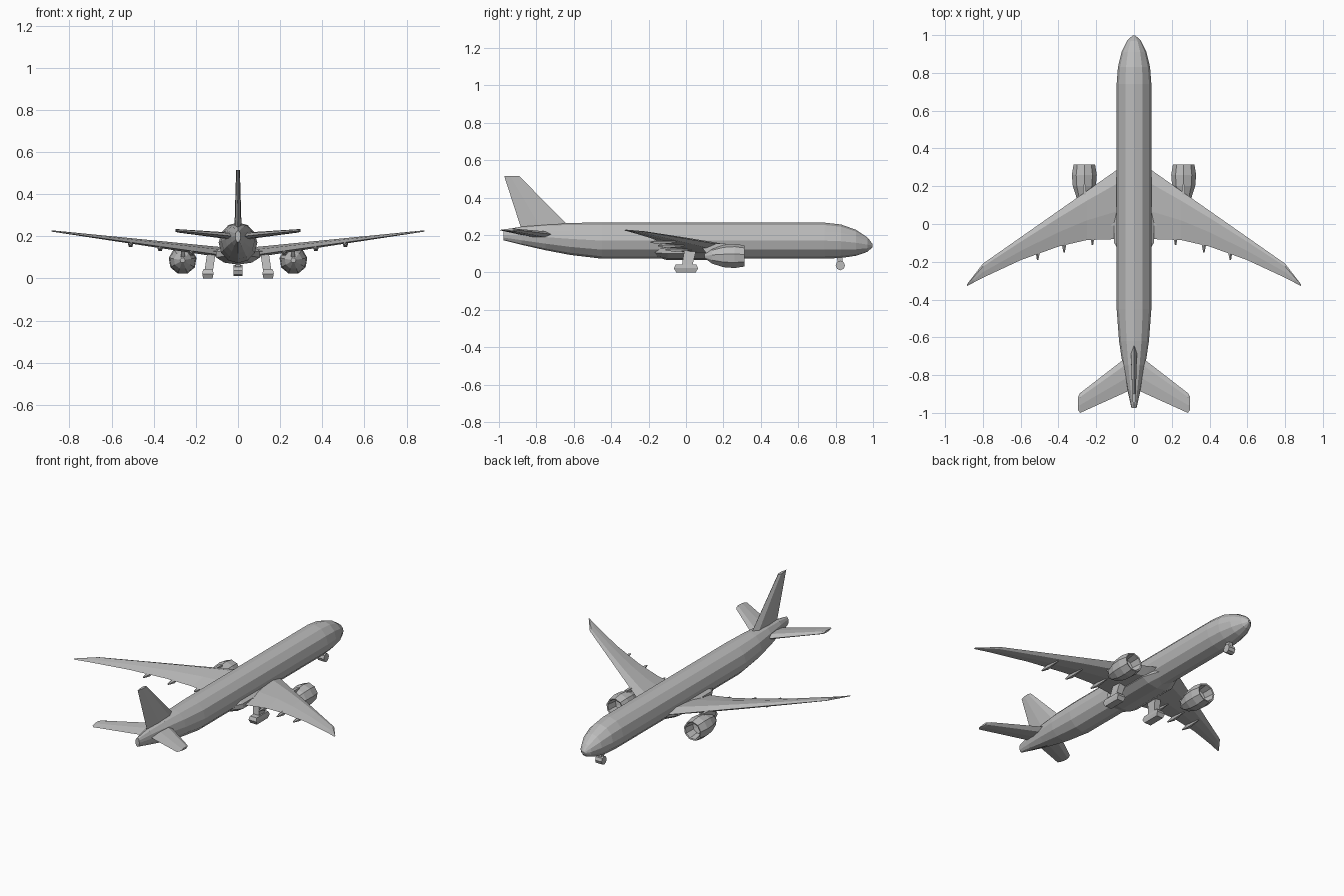
import bpy, bmesh, math

cube = bpy.data.objects.get("Cube")
if cube:
    bpy.data.objects.remove(cube)

GREY = (0.5, 0.5, 0.5, 1)
mat = bpy.data.materials.new("plain grey")
mat.use_nodes = True
mat.diffuse_color = GREY
mat.node_tree.nodes["Principled BSDF"].inputs["Base Color"].default_value = GREY


def loft(name, rings):
    """Skin a list of equal-length point rings and cap both ends."""
    bm = bmesh.new()
    loops = [[bm.verts.new(point) for point in ring] for ring in rings]
    count = len(loops[0])
    for near, far in zip(loops, loops[1:]):
        for i in range(count):
            j = (i + 1) % count
            bm.faces.new((near[i], near[j], far[j], far[i]))
    bm.faces.new(loops[0])
    bm.faces.new(loops[-1])
    bmesh.ops.recalc_face_normals(bm, faces=bm.faces)
    mesh = bpy.data.meshes.new(name)
    bm.to_mesh(mesh)
    bm.free()
    mesh.materials.append(mat)
    obj = bpy.data.objects.new(name, mesh)
    bpy.context.collection.objects.link(obj)


def pair(name, rings):
    """Make the left part and its mirror image on the right."""
    loft("left_" + name, rings)
    loft("right_" + name, [[(-x, y, z) for x, y, z in ring] for ring in rings])


def oval(y, centre_x, centre_z, radius_x, radius_z, sides):
    """Upright elliptical ring at one station along the aircraft."""
    angles = [math.tau * i / sides for i in range(sides)]
    return [(centre_x + radius_x * math.sin(a), y,
             centre_z + radius_z * math.cos(a)) for a in angles]


def foil(span, lead, trail, mid, thick, tilt=0):
    """Six-sided aerofoil section, leading edge first."""
    shape = ((0, 0), (0.2, 0.5), (0.6, 0.4), (1, 0), (0.6, -0.4), (0.2, -0.5))
    return [(span, lead + (trail - lead) * along,
             mid + height * thick + tilt * (0.5 - along))
            for along, height in shape]


def block(x, y, z, half_x, half_y):
    """Level rectangular ring used for legs and pylons."""
    corners = ((-1, -1), (1, -1), (1, 1), (-1, 1))
    return [(x + i * half_x, y + j * half_y, z) for i, j in corners]


def fuselage_ring(y):
    """Round tube with a drooping nose and an upswept tail."""
    nose = max(0, (y - 0.74) / 0.26)
    tail = max(0, (-0.45 - y) / 0.53)
    bottom = 0.073 + 0.1 * tail ** 1.4
    top = 0.266 - 0.04 * tail ** 3
    rounding = (1 - nose ** 2) ** 0.6
    width = 0.092 * (1 - 0.87 * tail ** 1.6) * rounding
    middle = (bottom + top) / 2 - 0.027 * nose ** 2
    return oval(y, 0, middle, width, (top - bottom) / 2 * rounding, 12)


def wing_section(span):
    """Swept, tapering wing with rising tips and a curved trailing edge."""
    raked_tip = 0.6 * max(0, span - 0.8)
    lead = 0.35 - 0.7 * span - raked_tip
    trail = -0.08 - 0.44 * max(0, span - 0.2) ** 1.5
    taper = 1 - span
    return foil(span, lead, trail, 0.11 + 0.13 * span,
                0.05 * taper, 0.02 * taper)


# Fuselage and the belly fairing between the wing roots
stations = (-0.975, -0.88, -0.75, -0.62, -0.45, -0.1, 0.3, 0.74,
            0.83, 0.91, 0.97, 0.998)
loft("fuselage", [fuselage_ring(y) for y in stations])
loft("belly_fairing", [oval(y, 0, 0.115, size, size * 0.45, 10)
                       for y, size in ((-0.2, 0.05), (-0.1, 0.11),
                                       (0.2, 0.11), (0.34, 0.05))])

# Main wings
pair("wing", [wing_section(span)
              for span in (0.05, 0.1, 0.25, 0.4, 0.6, 0.8, 0.85, 0.885)])

# Flap track fairings hanging below the trailing edges
for name, x, y in (("inner", 0.22, -0.06), ("middle", 0.37, -0.1),
                   ("outer", 0.51, -0.14)):
    z = 0.09 + 0.14 * x
    pair(name + "_flap_fairing",
         [oval(y + offset, x, z, radius, radius, 5)
          for offset, radius in ((-0.05, 0.004), (0, 0.014), (0.09, 0.004))])

# Horizontal tailplanes
pair("tailplane", [foil(0.02, -0.69, -0.88, 0.2, 0.034),
                   foil(0.285, -0.895, -1, 0.226, 0.016),
                   foil(0.297, -0.915, -0.985, 0.228, 0.012)])

# Upright tail fin: aerofoil sections turned onto their side
fin = (foil(0.2, -0.58, -0.87, 0, 0.036), foil(0.515, -0.892, -0.972, 0, 0.018))
loft("tail_fin", [[(z, y, x) for x, y, z in section] for section in fin])

# Engines with a hollow intake and a tapering exhaust
nacelle = ((0.24, 0.006), (0.25, 0.042), (0.312, 0.05), (0.314, 0.058),
           (0.26, 0.067), (0.2, 0.062), (0.14, 0.042), (0.1, 0.012))
pair("engine", [oval(y, 0.263, 0.086, radius, radius, 9)
                for y, radius in nacelle])
pair("engine_pylon", [block(0.262, 0.16, 0.1, 0.01, 0.05),
                      block(0.262, 0.14, 0.155, 0.008, 0.07)])

# Main landing gear: wheel bogie and inward-leaning leg
pair("main_bogie", [block(0.143, 0, z, half_width, half_width * 2.4)
                    for z, half_width in ((0, 0.022), (0.022, 0.027),
                                          (0.042, 0.023))])
pair("main_leg", [block(0.14, 0.005, 0.03, 0.02, 0.028),
                  block(0.125, 0.025, 0.13, 0.02, 0.032)])

# Nose landing gear: the wheel is a ring turned to face sideways
wheel = oval(0, 0.825, 0.039, 0.025, 0.026, 8)
loft("nose_wheel", [[(side, y, z - 0.002) for y, flat, z in wheel]
                    for side in (-0.022, 0.022)])
loft("nose_leg", [block(0, 0.825, 0.04, 0.012, 0.012),
                  block(0, 0.82, 0.1, 0.012, 0.016)])
